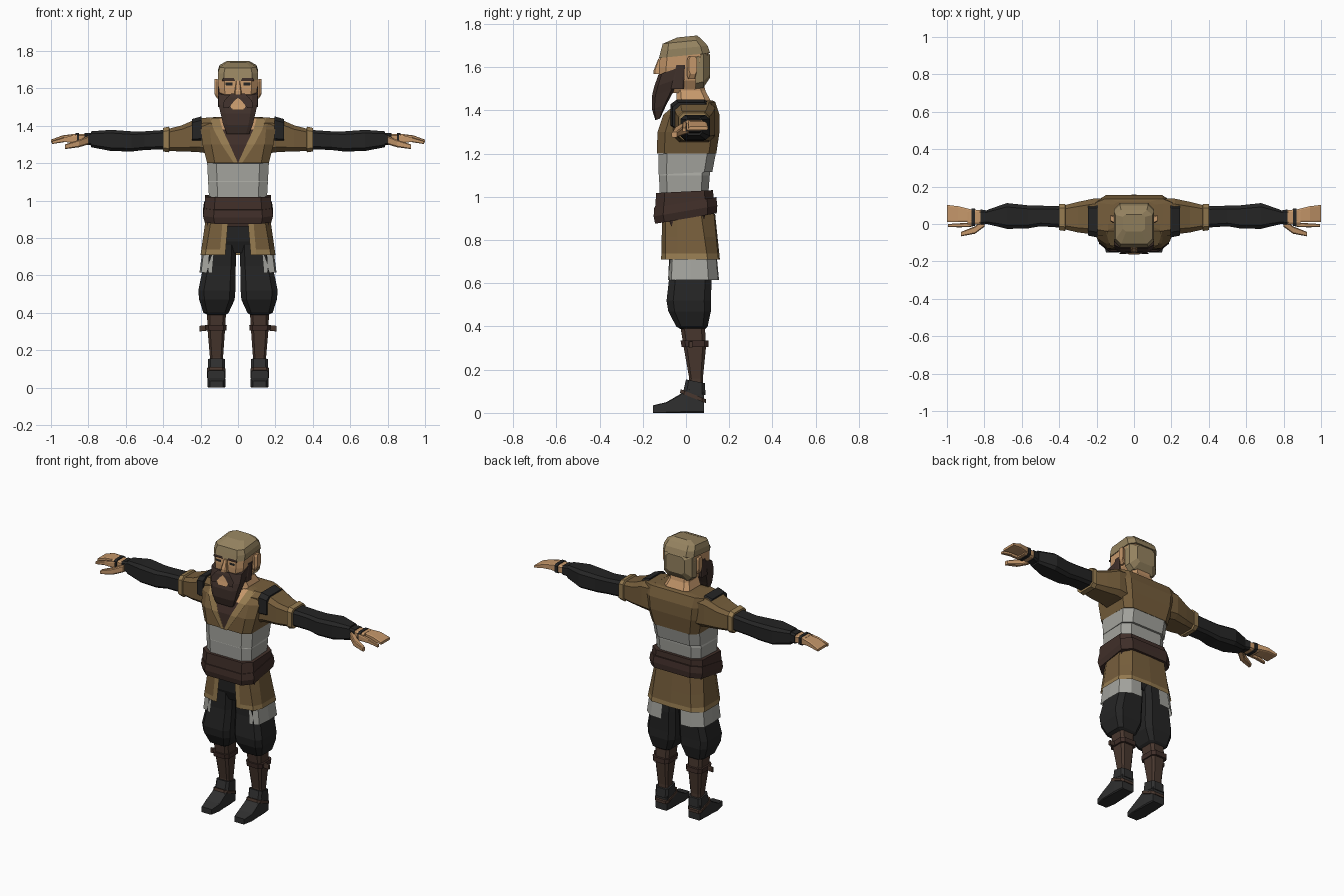
import bpy, bmesh

cube = bpy.data.objects.get("Cube")
if cube:
    bpy.data.objects.remove(cube, do_unlink=True)


def material(name, code):
    rgb = [(int(code[i:i + 2], 16) / 255) ** 2.2 for i in (0, 2, 4)] + [1]
    m = bpy.data.materials.new(name)
    m.use_nodes = True
    m.diffuse_color = rgb
    m.node_tree.nodes["Principled BSDF"].inputs["Base Color"].default_value = rgb
    return m


SKIN = material("skin", "c4966a")
CAP = material("cap_cloth", "948260")
TUNIC = material("tunic_brown", "755e3e")
TRIM = material("tan_trim", "947a51")
GREY = material("grey_linen", "a2a29c")
BLACK = material("black_cloth", "292929")
BELT = material("belt_leather", "42322d")
BEARD = material("beard_brown", "42342f")
BOOT = material("boot_leather", "4a3a32")
SHOE = material("shoe_charcoal", "333333")


def build(name, rows, mats, rule=None, closed=True, mirror=False):
    """Join rows of points with quads; closed rows become capped solids."""
    bm = bmesh.new()
    grid = [[bm.verts.new(p) for p in row] for row in rows]
    n = len(grid[0])
    for r in range(len(grid) - 1):
        for c in range(n if closed else n - 1):
            d = (c + 1) % n
            quad = [grid[r][c], grid[r][d], grid[r + 1][d], grid[r + 1][c]]
            f = bm.faces.new(quad)
            f.material_index = rule(r, c) if rule else 0
    if closed:
        for r, row in ((0, grid[0]), (len(grid) - 2, grid[-1])):
            f = bm.faces.new(row)
            f.material_index = rule(r, 0) if rule else 0
        bmesh.ops.recalc_face_normals(bm, faces=bm.faces)
    mesh = bpy.data.meshes.new(name)
    bm.to_mesh(mesh)
    bm.free()
    for m in mats:
        mesh.materials.append(m)
    ob = bpy.data.objects.new(name, mesh)
    bpy.context.collection.objects.link(ob)
    if mirror:
        ob.modifiers.new("Mirror", 'MIRROR').use_mirror_merge = False
    return ob


def ring(axis, t, a0, a1, b0, b1, cut=.3, slope=0):
    """Eight-sided chamfered rectangle across an axis, optionally tilted."""
    a, b, u, v = (a0 + a1) / 2, (b0 + b1) / 2, (a1 - a0) / 2, (b1 - b0) / 2
    k = 1 - cut
    out = []
    for p, q in ((-k, -1), (k, -1), (1, -k), (1, k), (k, 1), (-k, 1), (-1, k), (-1, -k)):
        p, q = a + p * u, b + q * v
        out.append({'z': (p, q, t + slope * q), 'x': (t, p, q), 'y': (p, t, q)}[axis])
    return out


def loft(name, axis, rings, *mats, rule=None, mirror=False, cut=.3, slope=0):
    rows = [ring(axis, *r, cut=cut, slope=slope) for r in rings]
    return build(name, rows, mats, rule, mirror=mirror)


def centred(name, rings, *mats, axis='z', **kw):
    """Loft symmetric about x = 0; each ring is (position, half width, low, high)."""
    return loft(name, axis, [(t, -w, w, lo, hi) for t, w, lo, hi in rings], *mats, **kw)


def plate(name, rows, mat, mirror=True):
    """Front-facing strip from rows of (z, y, inner x, outer x)."""
    pts = [[(a, y, z), (b, y, z)] for z, y, a, b in rows]
    return build(name, pts, [mat], closed=False, mirror=mirror)


# Head, neck and face
centred("neck", [(1.38, .11, -.06, .125), (1.45, .088, -.045, .112), (1.49, .07, -.045, .09),
                 (1.56, .065, -.05, .075)], SKIN)
centred("head", [(1.48, .06, -.1, .06), (1.54, .095, -.125, .08),
                 (1.6, .103, -.125, .095), (1.67, .103, -.118, .1)], SKIN)
centred("cap_crown", [(1.655, .108, -.125, .112), (1.69, .108, -.116, .1),
                      (1.72, .098, -.108, .075), (1.742, .06, -.04, .052)], CAP, slope=.1)
centred("cap_back", [(.045, .106, 1.5, 1.67), (.08, .1, 1.505, 1.69), (.11, .065, 1.55, 1.66)],
        CAP, axis='y')
loft("ears", 'x', [(.09, .005, .04, 1.55, 1.64), (.112, .005, .045, 1.545, 1.65),
                   (.126, .015, .05, 1.57, 1.65)], SKIN, mirror=True)
centred("nose", [(1.568, .02, -.15, -.11), (1.585, .018, -.15, -.11),
                 (1.64, .01, -.128, -.11)], SKIN)
centred("beard", [(1.61, .106, -.128, -.02), (1.56, .104, -.148, -.025), (1.52, .094, -.158, -.05),
                  (1.46, .08, -.157, -.09), (1.405, .06, -.142, -.12)], BEARD, slope=.35)
loft("sideburns", 'z', [(1.5, .08, .107, -.07, -.01), (1.61, .085, .108, -.045, -.005)],
     BEARD, mirror=True)
plate("mouth_skin", [(1.485, -.162, -.03, .03), (1.51, -.154, -.045, .045),
                     (1.55, -.144, -.035, .035)], SKIN, mirror=False)
plate("moustache", [(1.495, -.161, .05, .078), (1.53, -.155, .022, .076),
                    (1.55, -.152, 0, .06), (1.572, -.144, 0, .035)], BEARD)
plate("eyebrows", [(1.64, -.128, .016, .085), (1.655, -.128, .022, .08)], BEARD)
plate("eyes", [(1.616, -.129, .03, .065), (1.63, -.129, .03, .068)], BLACK)

# Tunic body with a crossed collar
front = ((1.2, -.135), (1.3, -.132), (1.38, -.105), (1.44, -.035))
halves, backs = (.165, .19, .2, .205), (.14, .155, .155, .135)
centred("tunic_body", [(z, w, y, b) for (z, y), w, b in zip(front, halves, backs)]
        + [(1.447, .11, -.01, .12)], TUNIC, cut=.25)
inner, outer = (0, .045, .083, .1), (.022, .088, .13, .15)
plate("collar_trim", [(z, y - .008, a, b) for (z, y), a, b in zip(front, inner, outer)], TRIM)
plate("undershirt", [(z, y - .005, 0, a) for (z, y), a in zip(front, inner)], BELT)
plate("collar_skin", [(z, y - .007, a, b) for (z, y), a, b in
                      zip(front[2:], (.065, .045), inner[2:])], SKIN)

# Linen waist wrap and leather belt
centred("waist_wrap_upper", [(1.11, .16, -.128, .122), (1.205, .165, -.128, .14)], GREY, slope=.05)
centred("waist_wrap_lower", [(.97, .152, -.12, .1), (1.1, .16, -.125, .11),
                             (1.115, .155, -.12, .11)], GREY)
centred("belt_upper", [(.955, .18, -.143, .13), (1.025, .176, -.138, .125)], BELT, slope=.05)
centred("belt_lower", [(.9, .178, -.143, .142), (.935, .187, -.15, .145),
                       (.975, .182, -.147, .14)], BELT, slope=.17)
centred("belt_core", [(.86, .165, -.1, .12), (.99, .165, -.12, .11)], BELT)

# Split skirt, from the front opening round to the middle of the back
waist = ((.05, -.11), (.08, -.11), (.14, -.095), (.17, -.04), (.17, .07), (.12, .13), (0, .135))
hem = ((.068, -.115), (.098, -.115), (.175, -.095), (.2, -.04), (.2, .1), (.14, .15), (0, .157))


def skirt_row(t):
    return [(a + (c - a) * t, b + (d - b) * t, .92 - .21 * t)
            for (a, b), (c, d) in zip(waist, hem)]


build("skirt", [skirt_row(t) for t in (1, .87, .5, 0)], [TUNIC, TRIM],
      rule=lambda r, c: int(r == 0 or c == 0), closed=False, mirror=True)
panel = ((.135, -.08), (.19, -.065), (.198, .02), (.195, .1), (.14, .143), (.065, .147))
build("linen_panels", [[(x * s, y * s, z) for x, y in panel] for z, s in ((.615, 1.04), (.8, .92))],
      [GREY], closed=False, mirror=True)

# Baggy trousers, boots and shoes
centred("trouser_seat", [(.72, .06, -.06, .08), (.78, .13, -.085, .11), (.9, .15, -.09, .11)], BLACK)
loft("trouser_legs", 'z', [(.385, .07, .155, -.02, .085), (.4, .05, .185, -.045, .1),
                           (.47, .018, .208, -.082, .115), (.52, .014, .212, -.09, .115),
                           (.65, .012, .185, -.075, .12), (.84, .008, .16, -.08, .11)],
     BLACK, mirror=True)
loft("boot_shafts", 'z', [(.08, .078, .152, .01, .08), (.16, .08, .15, .015, .078),
                          (.3, .07, .162, -.01, .092), (.4, .064, .166, -.026, .088)],
     BOOT, mirror=True)
loft("knee_straps", 'z', [(.305, .062, .172, -.02, .105), (.335, .06, .175, -.025, .105)],
     BELT, mirror=True)
loft("strap_ends", 'x', [(.16, .01, .03, .305, .335), (.205, .015, .03, .3, .33)],
     BOOT, mirror=True)
loft("ankle_wraps", 'z', [(.1, .07, .162, -.012, .09), (.155, .07, .16, .0, .088)],
     SHOE, mirror=True, slope=-.2)
loft("ankle_straps", 'z', [(.082, .067, .166, -.028, .092), (.1, .067, .166, -.024, .092)],
     BOOT, mirror=True, slope=-.4)
loft("shoes", 'y', [(.083, .075, .157, 0, .1), (.01, .07, .162, 0, .115), (-.03, .07, .162, 0, .085),
                    (-.09, .068, .164, 0, .05), (-.152, .08, .15, 0, .035)],
     SHOE, mirror=True, cut=.12)

# Sleeves, shoulder bands and forearms
loft("sleeves", 'x', [(.14, -.07, .135, 1.25, 1.445), (.22, -.055, .135, 1.26, 1.438),
                      (.3, -.045, .118, 1.262, 1.402), (.365, -.03, .102, 1.265, 1.385),
                      (.37, -.037, .108, 1.258, 1.395), (.4, -.033, .106, 1.262, 1.388)],
     TUNIC, TRIM, rule=lambda r, c: int(r >= 3), mirror=True)
loft("shoulder_bands", 'x', [(.195, -.072, .115, 1.31, 1.45), (.245, -.062, .11, 1.31, 1.436)],
     BLACK, mirror=True)
loft("forearms", 'x', [(.38, -.02, .095, 1.275, 1.378), (.5, -.012, .098, 1.27, 1.37),
                       (.57, -.024, .1, 1.262, 1.37), (.68, -.026, .112, 1.265, 1.378),
                       (.785, .0, .075, 1.285, 1.37)], BLACK, mirror=True)
loft("wrist_bands", 'x', [(.785, .0, .072, 1.295, 1.362), (.82, -.004, .078, 1.3, 1.36)],
     BLACK, mirror=True)
loft("palm_wraps", 'x', [(.85, -.01, .082, 1.302, 1.36), (.87, -.01, .083, 1.302, 1.36)],
     BLACK, mirror=True)

# Hands, with fingers fanning out towards the tips
loft("palms", 'x', [(.78, .01, .068, 1.3, 1.355), (.83, -.003, .075, 1.305, 1.355),
                    (.89, -.005, .08, 1.308, 1.356)], SKIN, mirror=True)
loft("fingers", 'x', [(.87, .012, .078, 1.315, 1.357), (.94, .01, .095, 1.318, 1.348),
                      (1, .012, .102, 1.31, 1.325)], SKIN, mirror=True, cut=.2)
loft("index_fingers", 'x', [(.86, -.014, .006, 1.31, 1.35), (.93, -.018, .004, 1.312, 1.338),
                            (.995, -.016, 0, 1.302, 1.318)], SKIN, mirror=True)
loft("thumbs", 'x', [(.8, -.015, .03, 1.3, 1.345), (.85, -.052, -.012, 1.285, 1.325),
                     (.925, -.066, -.042, 1.275, 1.3)], SKIN, mirror=True)
